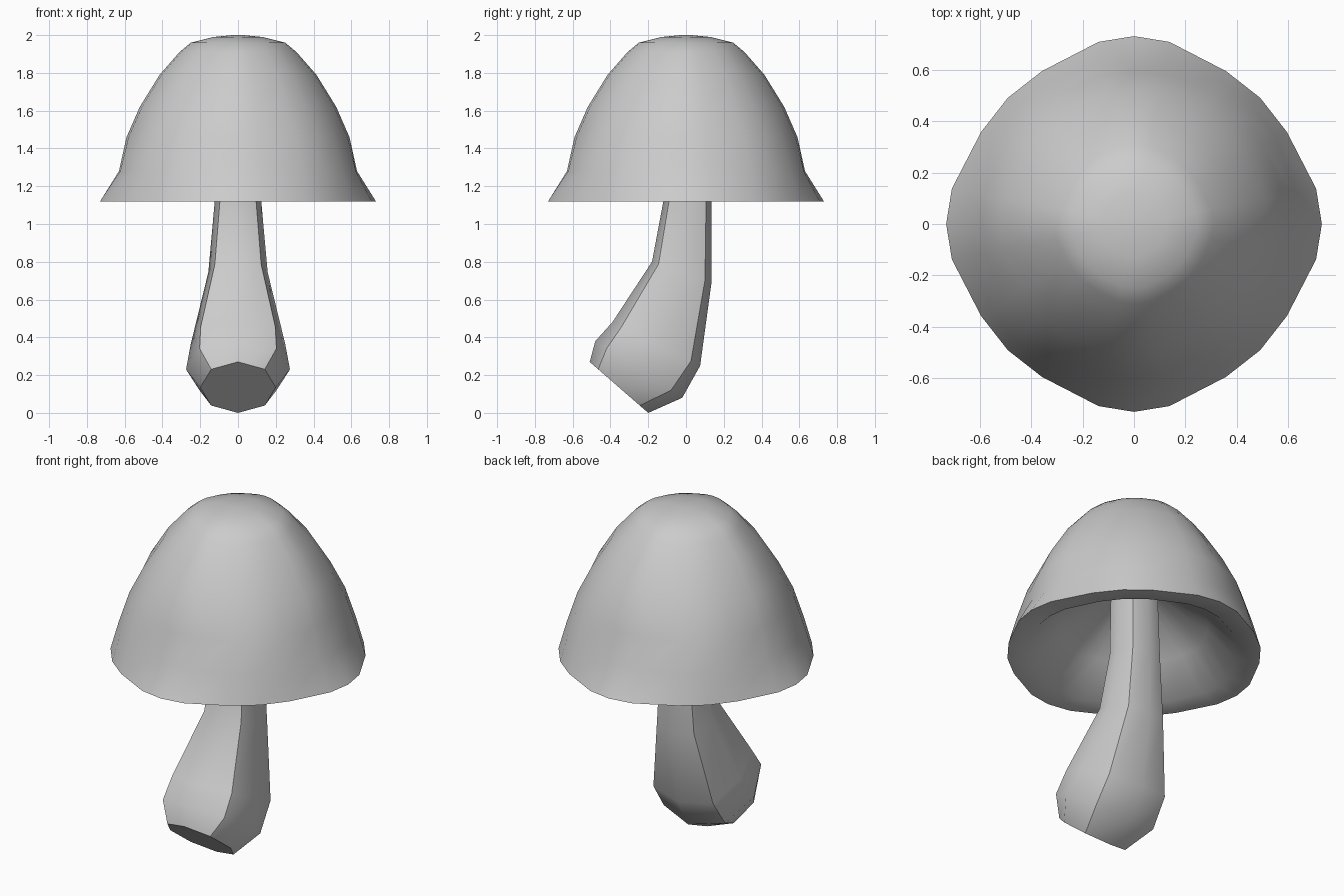
import bpy, bmesh
from math import sin, cos, radians
from mathutils import Vector

if "Cube" in bpy.data.objects:
    bpy.data.objects.remove(bpy.data.objects["Cube"])


def loft(name, rings, angle):
    """Skin a stack of equal-length rings, closing both ends."""
    bm = bmesh.new()
    loops = [[bm.verts.new(p) for p in ring] for ring in rings]
    n = len(loops[0])
    for a, b in zip(loops, loops[1:]):
        for i in range(n):
            j = (i + 1) % n
            bm.faces.new((a[i], a[j], b[j], b[i]))
    bm.faces.new(loops[0][::-1])
    bm.faces.new(loops[-1])
    bmesh.ops.recalc_face_normals(bm, faces=bm.faces[:])
    mesh = bpy.data.meshes.new(name)
    bm.to_mesh(mesh)
    bm.free()
    obj = bpy.data.objects.new(name, mesh)
    bpy.context.collection.objects.link(obj)
    bpy.ops.object.select_all(action='DESELECT')
    obj.select_set(True)
    bpy.context.view_layer.objects.active = obj
    bpy.ops.object.shade_smooth_by_angle(angle=radians(angle))
    return obj


# Cap: faceted outline per quarter (angle, how strongly the diagonal factor applies),
# hollow underside first, then the flat lip and outer bell (radius, z, diagonal factor)
quarter = [(0, 0.0), (11, 0.25), (31, 1.0), (45, 1.0), (59, 1.0), (79, 0.25)]
outline = [(radians(a + 90 * q), d) for q in range(4) for a, d in quarter]
cap_profile = [(0.08, 1.53, 1.0), (0.42, 1.29, 0.97), (0.60, 1.13, 0.96),
               (0.73, 1.12, 0.95), (0.63, 1.28, 1.03), (0.59, 1.46, 1.0),
               (0.52, 1.62, 0.98), (0.415, 1.79, 0.97), (0.31, 1.91, 0.96),
               (0.25, 1.96, 0.96), (0.13, 1.99, 0.96), (0.03, 2.0, 1.0)]
cap_rings = []
for r, z, diag in cap_profile:
    scale = [(a, r * (1 + (diag - 1) * d)) for a, d in outline]
    cap_rings.append([(s * cos(a), s * sin(a), z) for a, s in scale])
loft("mushroom_cap", cap_rings, 40)

# Stem: tilted eight-sided sections (front y, front z, back y, back z, half width, corner)
sections = [(-0.51, 0.27, -0.20, 0.00, 0.20, 0.71),
            (-0.48, 0.38, -0.02, 0.08, 0.275, 0.74),
            (-0.39, 0.48, 0.075, 0.25, 0.25, 0.79),
            (-0.18, 0.80, 0.135, 0.69, 0.157, 0.78),
            (-0.12, 1.12, 0.135, 1.08, 0.125, 0.77),
            (-0.12, 1.62, 0.12, 1.62, 0.11, 0.77)]
stem = []
for fy, fz, by, bz, w, k in sections:
    mid = Vector((0, (fy + by) / 2, (fz + bz) / 2))
    u = Vector((w, 0, 0))
    v = Vector((0, (by - fy) / 2, (bz - fz) / 2))
    stem.append([mid + u * x + v * y for x, y in
                 ((1, 0), (k, k), (0, 1), (-k, k), (-1, 0), (-k, -k), (0, -1), (k, -k))])
loft("mushroom_stem", stem, 40)
